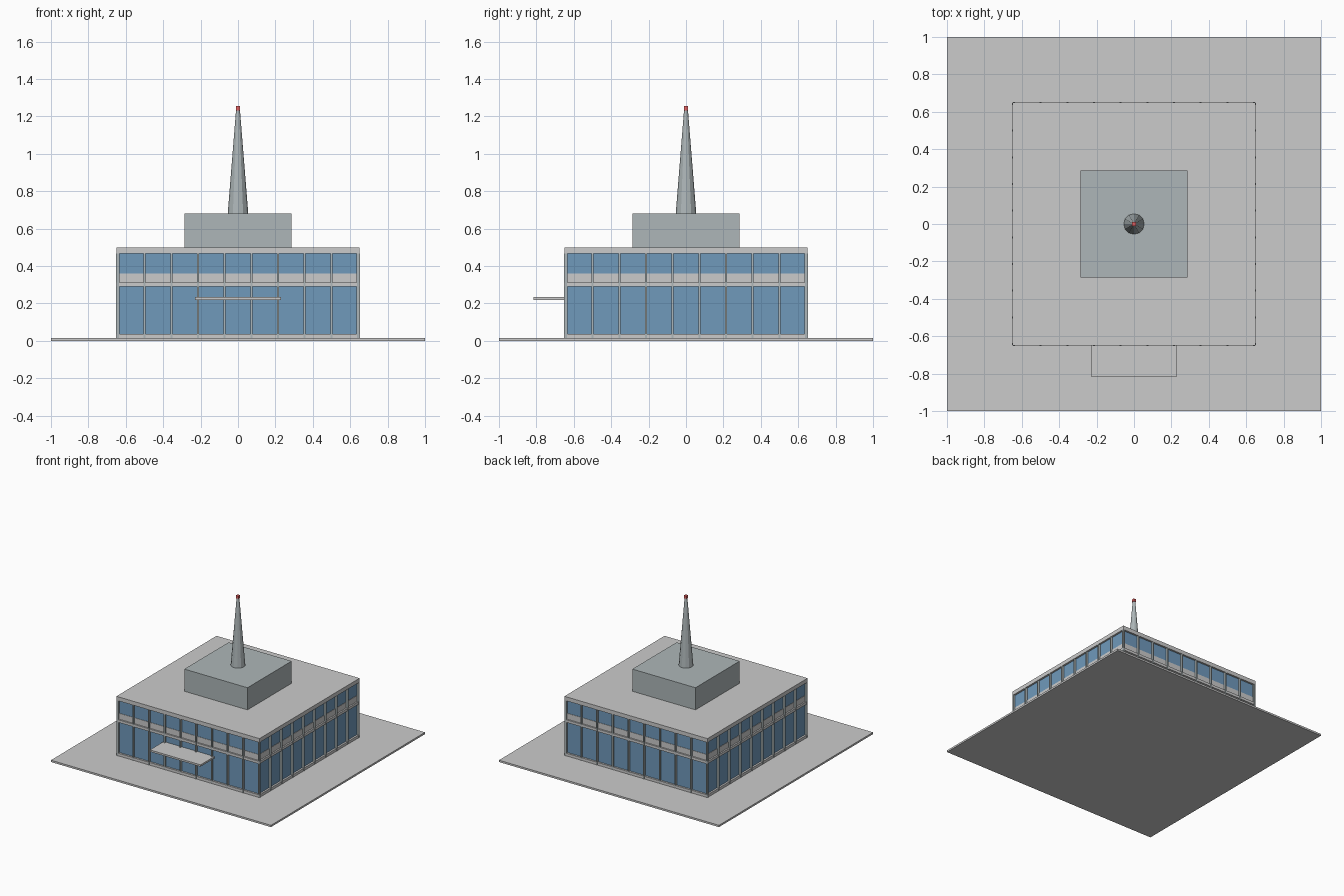
import bpy, bmesh
from math import pi
from mathutils import Matrix, Vector

if "Cube" in bpy.data.objects:
    bpy.data.objects.remove(bpy.data.objects["Cube"])


def material(name, color):
    m = bpy.data.materials.new(name)
    m.diffuse_color = (*color, 1)
    m.use_nodes = True
    m.node_tree.nodes["Principled BSDF"].inputs["Base Color"].default_value = m.diffuse_color
    return m


def finish(name, bm, mat=None):
    me = bpy.data.meshes.new(name)
    bm.to_mesh(me)
    bm.free()
    ob = bpy.data.objects.new(name, me)
    bpy.context.collection.objects.link(ob)
    if mat:
        me.materials.append(mat)
    return ob


def add_box(bm, lo, hi, turn=0):
    lo, hi = Vector(lo), Vector(hi)
    m = (Matrix.Rotation(turn, 4, 'Z') @ Matrix.Translation((lo + hi) / 2)
         @ Matrix.Diagonal((*(hi - lo), 1)))
    bmesh.ops.create_cube(bm, size=1, matrix=m)


def block(name, half, z0, z1, mat=None):
    bm = bmesh.new()
    add_box(bm, (-half, -half, z0), (half, half, z1))
    return finish(name, bm, mat)


glass = material("glass", (0.16, 0.32, 0.50))
steel = material("steel", (0.42, 0.47, 0.48))
red = material("beacon_red", (0.8, 0.12, 0.12))
roof_grey = material("roof_grey", (0.52, 0.54, 0.53))

# Ground slab and stacked storeys
block("plaza_slab", 1.0, 0, 0.015)
block("plinth", 0.65, 0.015, 0.037)
block("lower_glass", 0.635, 0.037, 0.29, glass)
block("floor_band", 0.65, 0.29, 0.312)
block("spandrel", 0.638, 0.312, 0.36)
block("upper_glass", 0.635, 0.36, 0.467, glass)
block("roof_slab", 0.65, 0.467, 0.50, roof_grey)
block("penthouse", 0.287, 0.50, 0.682, steel)

# Window mullions on all four sides, nine bays each
bm = bmesh.new()
for side in range(4):
    for i in range(10):
        x = -0.6415 + i * 1.283 / 9
        add_box(bm, (x - 0.005, -0.652, 0.015), (x + 0.005, -0.633, 0.468), side * pi / 2)
finish("mullions", bm, steel)

# Entrance canopy
bm = bmesh.new()
add_box(bm, (-0.23, -0.815, 0.22), (0.23, -0.635, 0.235))
finish("entrance_canopy", bm)

# Tapered mast with beacon
bm = bmesh.new()
bmesh.ops.create_cone(bm, cap_ends=True, segments=12, radius1=0.055, radius2=0.01,
                      depth=0.56, matrix=Matrix.Translation((0, 0, 0.96)))
finish("mast", bm, steel)
block("beacon", 0.0115, 1.233, 1.256, red)
